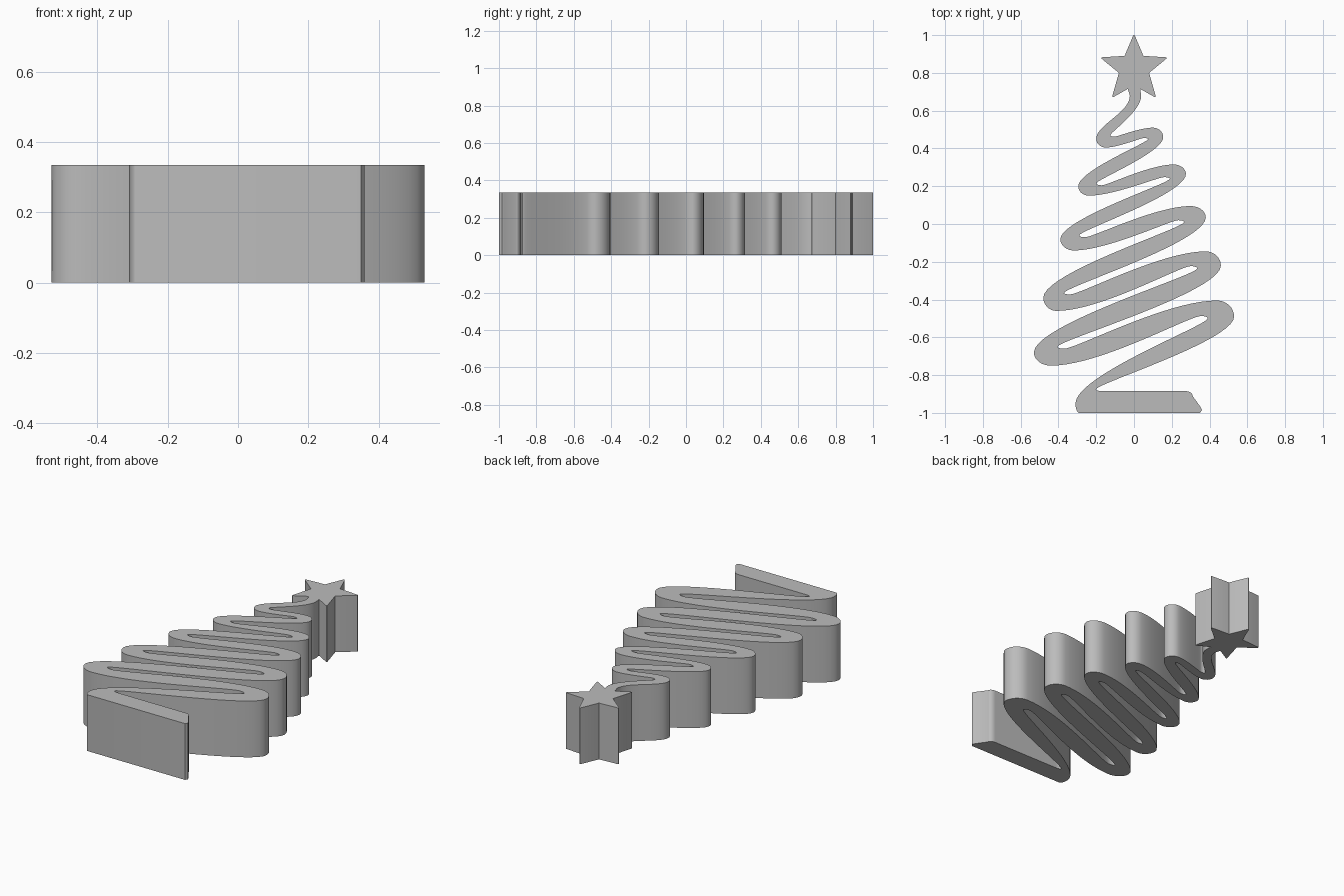
import bpy
import bmesh
from math import radians
from mathutils import Vector

HEIGHT = 0.335
OUTER, INNER = 0.33, 0.08  # how far each kind of bend swells into the strand

if "Cube" in bpy.data.objects:
    bpy.data.objects.remove(bpy.data.objects["Cube"], do_unlink=True)

grey = bpy.data.materials.new("light grey")
grey.use_nodes = True
colour = (0.5, 0.5, 0.5, 1)
grey.diffuse_color = colour
grey.node_tree.nodes["Principled BSDF"].inputs["Base Color"].default_value = colour


def make_plate(name, outline, rounded=None):
    """Extrude a closed flat outline up to the full height."""
    bm = bmesh.new()
    base = bm.faces.new([bm.verts.new((x, y, 0)) for x, y in outline])
    grown = bmesh.ops.extrude_face_region(bm, geom=[base], use_keep_orig=True)
    top = [v for v in grown["geom"] if isinstance(v, bmesh.types.BMVert)]
    bmesh.ops.translate(bm, verts=top, vec=(0, 0, HEIGHT))
    if rounded:
        edges = [e for e in bm.edges
                 if abs(e.verts[0].co.z - e.verts[1].co.z) > 0.1 and rounded(e.verts[0].co)]
        bmesh.ops.bevel(bm, geom=edges, offset=0.012, segments=3, profile=0.5, affect='EDGES')
    bmesh.ops.recalc_face_normals(bm, faces=bm.faces)
    mesh = bpy.data.meshes.new(name)
    bm.to_mesh(mesh)
    bm.free()
    mesh.materials.append(grey)
    obj = bpy.data.objects.new(name, mesh)
    bpy.context.collection.objects.link(obj)
    bpy.ops.object.select_all(action='DESELECT')
    obj.select_set(True)
    bpy.context.view_layer.objects.active = obj
    bpy.ops.object.shade_smooth_by_angle(angle=radians(30))
    return obj


def handle(node, target, same_kind):
    """Side nodes leave vertically, crest nodes leave horizontally."""
    point, kind, weight = node
    delta = (target - point) * (weight if same_kind else 0.55)
    return point + (Vector((0, delta.y)) if kind == "side" else Vector((delta.x, 0)))


def smooth_path(nodes):
    points = [nodes[0][0]]
    for a, b in zip(nodes, nodes[1:]):
        same = a[1] == b[1]
        p, q = a[0], b[0]
        p_out, q_in = handle(a, q, same), handle(b, p, same)
        steps = 20 if same else 8
        for i in range(1, steps + 1):
            t = i / steps
            s = 1 - t
            points.append(p * s**3 + p_out * 3 * s * s * t + q_in * 3 * s * t * t + q * t**3)
    return points


# Bends from the foot upward, left then right in turn:
# outer side, outer crest, inner side, inner crest
bends = [
    ((-.31, -.95), (-.29, -1), (-.2, -.875), (-.17, -.885)),
    ((.53, -.49), (.44, -.405), (.39, -.5), (.355, -.487)),
    ((-.53, -.68), (-.44, -.75), (-.405, -.65), (-.37, -.66)),
    ((.46, -.22), (.38, -.145), (.335, -.235), (.3, -.223)),
    ((-.48, -.39), (-.41, -.46), (-.37, -.365), (-.34, -.373)),
    ((.38, .035), (.3, .095), (.265, .01), (.235, .02)),
    ((-.39, -.08), (-.32, -.14), (-.29, -.06), (-.26, -.07)),
    ((.275, .265), (.21, .315), (.19, .24), (.16, .248)),
    ((-.295, .2), (-.24, .15), (-.2, .215), (-.17, .205)),
    ((.155, .46), (.1, .51), (.075, .45), (.05, .455)),
    ((-.2, .45), (-.15, .405), (-.125, .47), (-.105, .462)),
]

# Two edges of the zigzag ribbon, swapping between inside and outside at each bend
left_edge, right_edge = [], []
for i, (out_side, out_crest, in_side, in_crest) in enumerate(bends):
    outer = [(Vector(out_side), "side", OUTER), (Vector(out_crest), "crest", OUTER)]
    inner = [(Vector(in_side), "side", INNER), (Vector(in_crest), "crest", INNER)]
    if i % 2 == 0:
        left_edge += outer[::-1]
        right_edge += inner[::-1]
    else:
        left_edge += inner
        right_edge += outer

# Neck under the star, and the slanted end of the foot
left_edge.append((Vector((-.022, .68)), "side", 0.4))
right_edge.append((Vector((.038, .68)), "side", 0.4))
right_edge = [(Vector((.31, -.91)), "side", 0),
              (Vector((.275, -.885)), "crest", 0)] + right_edge
neck_left, neck_right = Vector((-.033, .715)), Vector((.033, .715))
foot_end = [Vector((.353, -.97)), Vector((.36, -.985)), Vector((.35, -1))]

make_plate("zigzag_ribbon", smooth_path(left_edge) + [neck_left, neck_right]
           + smooth_path(right_edge)[::-1] + foot_end)

# Five-pointed star on the tip, mirrored from its right half
half = [(.05, .89), (.18, .882), (.08, .8), (.118, .667), neck_right]
star = [(0, 1.008)] + half + [(-x, y) for x, y in reversed(half)]
make_plate("star_topper", star,
           rounded=lambda co: (co.xy - Vector((0, .82))).length > 0.13)
